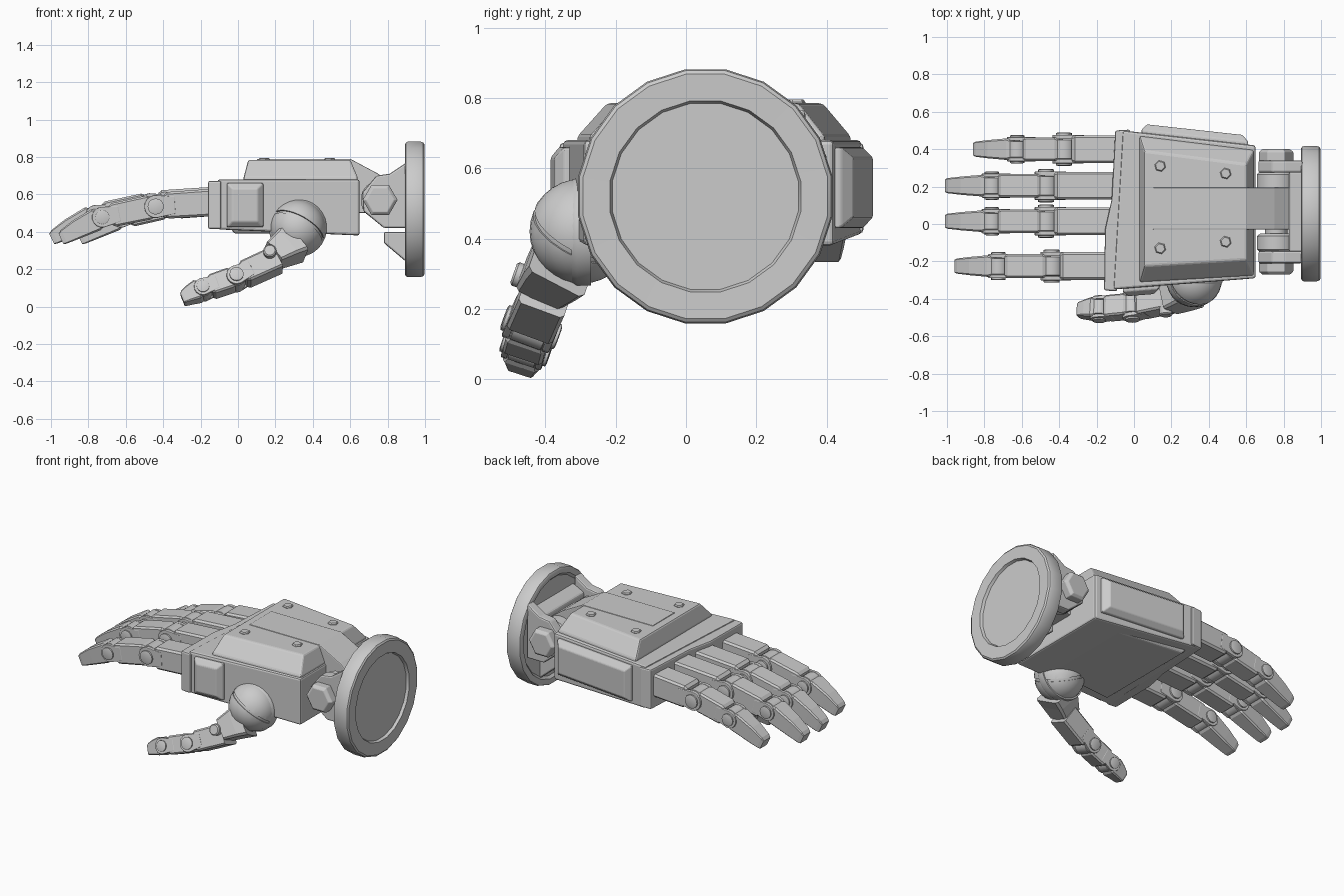
import bpy, bmesh
from math import cos, sin, pi
from mathutils import Vector as V

if "Cube" in bpy.data.objects:
    bpy.data.objects.remove(bpy.data.objects["Cube"])


def finish(bm, name, bevel=0, smooth=0):
    bmesh.ops.recalc_face_normals(bm, faces=bm.faces)
    me = bpy.data.meshes.new(name)
    bm.to_mesh(me)
    bm.free()
    ob = bpy.data.objects.new(name, me)
    bpy.context.collection.objects.link(ob)
    if bevel:
        m = ob.modifiers.new("bevel", 'BEVEL')
        m.width, m.segments, m.limit_method = bevel, 2, 'ANGLE'
    if smooth:
        bpy.ops.object.select_all(action='DESELECT')
        bpy.context.view_layer.objects.active = ob
        ob.select_set(True)
        bpy.ops.object.shade_smooth_by_angle(angle=smooth)
    return ob


def loft(name, rings, bevel=0, smooth=0):
    """Skin equal-length rings of points and cap both ends."""
    bm = bmesh.new()
    vs = [[bm.verts.new(p) for p in r] for r in rings]
    n = len(vs[0])
    for a, b in zip(vs, vs[1:]):
        for i in range(n):
            bm.faces.new((a[i], a[(i + 1) % n], b[(i + 1) % n], b[i]))
    bm.faces.new(vs[0])
    bm.faces.new(vs[-1])
    return finish(bm, name, bevel, smooth)


def prism_y(name, pts, y0, y1, bevel=0.01):
    return loft(name, [[(x, y, z) for x, z in pts] for y in (y0, y1)], bevel)


def prism_z(name, layers, bevel=0.01):
    return loft(name, [[(x, y, z) for x, y in pts] for pts, z in layers], bevel)


def turned(name, origin, axis, profile, n=20, smooth=0.6):
    """Revolve (distance, radius) pairs about an axis."""
    o, w = V(origin), V(axis).normalized()
    e = w.orthogonal().normalized()
    g = w.cross(e)
    return loft(name, [[o + w * t + (e * cos(2 * pi * i / n) + g * sin(2 * pi * i / n)) * r
                        for i in range(n)] for t, r in profile], 0, smooth)


def frame(a, b, axis):
    f = (b - a).normalized()
    w = V(axis)
    w = (w - f * w.dot(f)).normalized()
    return f, w, w.cross(f)


def segment(name, a, b, axis, sections):
    """Chamfered box beam; sections are (distance, half width, top, bottom)."""
    f, w, u = frame(a, b, axis)
    rings = []
    for t, hw, top, bot in sections:
        c = min(hw, top) * 0.16
        pts = [(-hw, -bot + c), (-hw, top - c), (-hw + c, top), (hw - c, top),
               (hw, top - c), (hw, -bot + c), (hw - c, -bot), (-hw + c, -bot)]
        rings.append([a + f * t + w * p + u * q for p, q in pts])
    return loft(name, rings)


def hinge(name, a, b, axis, hw, r):
    """Knuckle drum, two rounded fork cheeks and pin caps at b."""
    f, w, u = frame(a, b, axis)
    turned(name + "_drum", b, w, [(-hw * .7, r * .9), (-hw * .66, r), (hw * .66, r), (hw * .7, r * .9)])
    for s in (-1, 1):
        cheek = [(-r * 1.7, r * .75), (-r * 1.7, -r * .75)]
        cheek += [(sin(k * pi / 8) * r, -cos(k * pi / 8) * r) for k in range(9)]
        loft(name + "_cheek", [[b + w * s * d + f * p + u * q for p, q in cheek]
                               for d in (hw * .72, hw * 1.03)], 0.004)
        turned(name + "_pin", b, w * s, [(hw, r * .7), (hw * 1.16, r * .7), (hw * 1.2, r * .55)], 16)


def digit(name, pts, axis, hw, hh):
    p0, p1, p2, p3 = [V(p) for p in pts]
    l1, l2, l3 = (p1 - p0).length, (p2 - p1).length, (p3 - p2).length
    segment(name + "_base_segment", p0, p1, axis,
            [(0, hw, hh, hh), (l1 - hh * .9, hw, hh, hh * .95), (l1 - hh * .65, hw * .9, hh * .8, hh * .75)])
    segment(name + "_middle_segment", p1, p2, axis,
            [(0, hw * .62, hh * .6, hh * .6), (hh * .5, hw * .86, hh * .92, hh * .87),
             (l2 - hh * .85, hw * .86, hh * .87, hh * .87), (l2 - hh * .6, hw * .76, hh * .7, hh * .7)])
    segment(name + "_tip_segment", p2, p3, axis,
            [(0, hw * .6, hh * .6, hh * .6), (hh * .5, hw * .78, hh * .87, hh * .8),
             (l3 * .6, hw * .66, hh * .72, hh * .7), (l3 * .92, hw * .55, hh * .47, hh * .62),
             (l3, hw * .48, hh * .3, hh * .56)])
    hinge(name + "_lower_hinge", p0, p1, axis, hw, hh * .84)
    hinge(name + "_upper_hinge", p1, p2, axis, hw * .85, hh * .76)


# palm body and knuckle bar
palm = [(-.11, -.35), (.65, -.29), (.65, .42), (-.06, .5)]
loft("palm", [[(x, y, .38 + max(0, .62 - x) * .045) for x, y in palm],
              [(x, y, .68) for x, y in palm]], 0.012)
bar = [(-.16, -.355), (-.09, -.36), (-.085, -.1), (-.05, .1), (-.02, .505), (-.1, .5), (-.12, .13), (-.155, -.03)]
prism_z("knuckle_bar", [(bar, .415), (bar, .672)], 0.01)
prism_z("palm_pad", [([(-.02, -.27), (.5, -.22), (.5, .36), (-.02, .42)], .39),
                     ([(-.04, -.29), (.52, -.24), (.52, .38), (-.04, .44)], .42)])

# back-of-hand plate, tongue and bolts
base = [(.03, -.31), (.64, -.275), (.64, .395), (.03, .47)]
prism_z("back_plate", [(base, .67), (base, .69),
                       ([(.055, -.225), (.6, -.19), (.6, .32), (.055, .39)], .785)], 0.012)
prism_y("back_tongue", [(.1, .7), (.1, .79), (.6, .79), (.75, .71), (.86, .63), (.86, .5), (.6, .5)],
        -.03, .195, 0.006)
for x, y in [(.14, .31), (.49, .27), (.14, -.13), (.49, -.095)]:
    turned("plate_bolt", (x, y, .73), (0, 0, 1), [(0, .031), (.058, .031), (.065, .025)], 6, 0)


# side plates following the tapered palm sides
def side_plate(name, line, x0, x1, z0, z1, out, inset):
    k, m = line
    rings = []
    for d, i in ((-.02, 0), (out * .35, 0), (out, inset)):
        q = [(x0 + i, z0 + i), (x1 - i, z0 + i), (x1 - i, z1 - i), (x0 + i, z1 - i)]
        rings.append([(x, k + m * x + (d if k > 0 else -d), z) for x, z in q])
    loft(name, rings, 0.006)


side_plate("outer_side_plate", (.49, -.11), .04, .61, .43, .66, .05, .03)
side_plate("inner_side_plate", (-.343, .082), -.06, .135, .425, .66, .04, .03)

# wrist disc with shallow recesses
turned("wrist_disc", (0, .055, .52), (1, 0, 0),
       [(.91, .31), (.895, .325), (.893, .352), (.898, .362), (.907, .366), (.978, .366), (.99, .362),
        (.997, .352), (.995, .275), (.978, .268)], 20)

# wrist fork, drums, hex bolts and gussets, mirrored about y = 0.065
lug = [(.665, .61), (.74, .7), (.81, .71), (.9, .77), (.9, .42), (.78, .42), (.67, .51)]
for s in (-1, 1):
    y = lambda d: .065 + s * d
    prism_y("wrist_lug", lug, y(.21), y(.275))
    turned("wrist_drum", (.76, .065, .57), (0, s, 0),
           [(.115, .085), (.13, .105), (.2, .105), (.213, .09)], 20)
    loft("wrist_hex_bolt", [[(.76 + r * cos(k * pi / 3), y(d), .57 + r * sin(k * pi / 3)) for k in range(6)]
                            for d, r in ((.26, .093), (.32, .093), (.335, .075))], .004)
turned("wrist_axle", (.76, -.16, .57), (0, 1, 0), [(0, .06), (.45, .06)], 16)
prism_y("wrist_block", [(.83, .46), (.91, .42), (.91, .72), (.83, .68)], -.15, .28)
prism_y("wrist_lower_gusset", [(.78, .34), (.78, .4), (.91, .4), (.91, .23)], -.07, .2)

# four fingers: y, first joint x, second joint x, tip x
for n, (y, a, b, c) in {"little": (.4, -.375, -.625, -.85), "ring": (.205, -.47, -.76, -1),
                        "middle": (.015, -.47, -.76, -1), "index": (-.225, -.44, -.725, -.95)}.items():
    up = .01 if n in ("ring", "middle") else 0
    digit(n + "_finger", [(-.09, y, .56 + up), (a, y, .535 + up), (b, y, .478 + up), (c, y, .37)],
          (0, 1, 0), .074, .073)

# thumb ball in two shells around a core
ball, tdir = V((.32, -.297, .42)), V((-.45, -.4, -.8)).normalized()
for name, r, s in (("ball_core", .142, 0), ("ball_upper_shell", .15, -1), ("ball_lower_shell", .148, 1)):
    bm = bmesh.new()
    bmesh.ops.create_uvsphere(bm, u_segments=28, v_segments=16, radius=r)
    if s:
        geom = bm.verts[:] + bm.edges[:] + bm.faces[:]
        cut = bmesh.ops.bisect_plane(bm, geom=geom, plane_co=tdir * s * .008, plane_no=tdir * s, clear_inner=True)
        bmesh.ops.contextual_create(bm, geom=[e for e in cut["geom_cut"] if isinstance(e, bmesh.types.BMEdge)])
    bmesh.ops.translate(bm, verts=bm.verts, vec=ball)
    finish(bm, "thumb_" + name, 0, 0.6)
turned("thumb_socket", (.32, -.27, .42), (0, -1, 0), [(0, .155), (.04, .155), (.055, .145)], 28)

# thumb neck and segments
ax = (0, 1, -.35)
neck, t1 = V((.3, -.345, .345)), V((.17, -.415, .262))
segment("thumb_neck", neck, t1, ax, [(0, .09, .1, .1), (.06, .085, .085, .085), (.15, .07, .065, .065)])
digit("thumb", [(.21, -.395, .25), (-.01, -.44, .148), (-.185, -.455, .09), (-.3, -.462, .045)], ax, .069, .064)
turned("thumb_neck_pin", (.17, -.415, .275), (0, -1, .35), [(-.078, .035), (.074, .035), (.08, .028)], 16)
